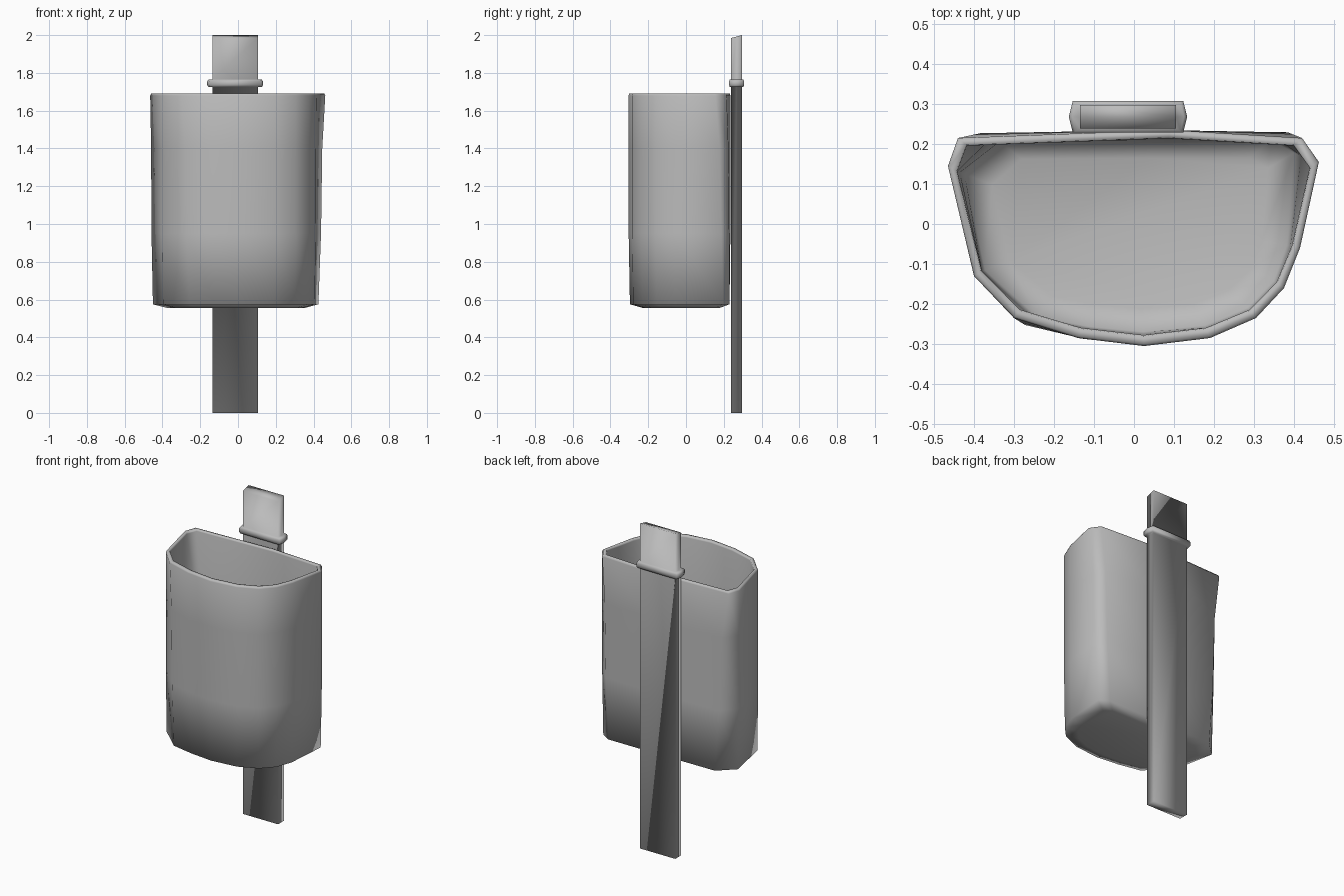
import bpy, bmesh, math

cube = bpy.data.objects.get("Cube")
if cube:
    bpy.data.objects.remove(cube, do_unlink=True)

grey = bpy.data.materials.new("plain grey")
grey.use_nodes = True
grey.diffuse_color = (0.5, 0.5, 0.5, 1)
grey.node_tree.nodes["Principled BSDF"].inputs["Base Color"].default_value = (0.5, 0.5, 0.5, 1)


def loft(name, loops):
    """Skin a stack of equal-length loops and cap both ends."""
    bm = bmesh.new()
    rings = [[bm.verts.new(p) for p in loop] for loop in loops]
    for a, b in zip(rings, rings[1:]):
        for i in range(len(a)):
            j = (i + 1) % len(a)
            bm.faces.new((a[i], a[j], b[j], b[i]))
    bm.faces.new(rings[0])
    bm.faces.new(rings[-1])
    bmesh.ops.recalc_face_normals(bm, faces=bm.faces)
    mesh = bpy.data.meshes.new(name)
    bm.to_mesh(mesh)
    bm.free()
    mesh.materials.append(grey)
    obj = bpy.data.objects.new(name, mesh)
    bpy.context.collection.objects.link(obj)
    for p in mesh.polygons:
        p.use_smooth = True
    return obj


# Bin: D-shaped outline at the rim and near the base
rim = [(-.465, .145), (-.44, .215), (.09, .235), (.42, .215), (.462, .155),
       (.415, -.06), (.375, -.16), (.305, -.235), (.19, -.285), (.025, -.305),
       (-.14, -.285), (-.30, -.235), (-.40, -.13)]
base = [(-.455, .14), (-.36, .232), (.05, .235), (.37, .235), (.43, .2),
        (.41, -.06), (.375, -.16), (.305, -.235), (.19, -.285), (.025, -.303),
        (-.12, -.288), (-.26, -.26), (-.40, -.13)]


def section(z, t, sx=1.0, sy=1.0):
    """Blend base to rim outline (t = 0..1), scaled about the centre."""
    return [((a[0] + (b[0] - a[0]) * t) * sx, (a[1] + (b[1] - a[1]) * t) * sy, z)
            for a, b in zip(base, rim)]


bin_body = loft("bin_body", [
    section(.555, 0, .82, .75),
    section(.575, 0, .99, .98),
    section(.95, .3),
    section(1.4, .5),
    section(1.68, 1),
    section(1.69, 1, .99, .985),
    section(1.69, 1, .955, .92),
    section(1.68, 1, .95, .91),
    section(.95, .3, .95, .91),
    section(.62, 0, .93, .89),
    section(.60, 0, .78, .70),
])
bpy.context.view_layer.objects.active = bin_body
bin_body.select_set(True)
bpy.ops.object.shade_smooth_by_angle(angle=math.radians(80))
bin_body.select_set(False)

# Post: flat bar with a collar and a raised head, softly shaded as one piece
CX, CY, HX, HY = -.015, .268, .12, .029


def bar(z, grow=0.0, bulge=0.0, tilt=0.0):
    x, y = HX + grow, HY + grow * .6
    pts = [(-x, -y), (x, -y), (x + bulge, 0), (x, y), (-x, y), (-x - bulge, 0)]
    return [(CX + px, CY + py, z + tilt * py / y) for px, py in pts]


loft("post_with_collar", [
    bar(0),
    bar(1.725),
    bar(1.725, .012, .008),
    bar(1.735, .018, .010),
    bar(1.755, .018, .010),
    bar(1.765, .012, .008),
    bar(1.765),
    bar(1.9925, tilt=.0075),
])
